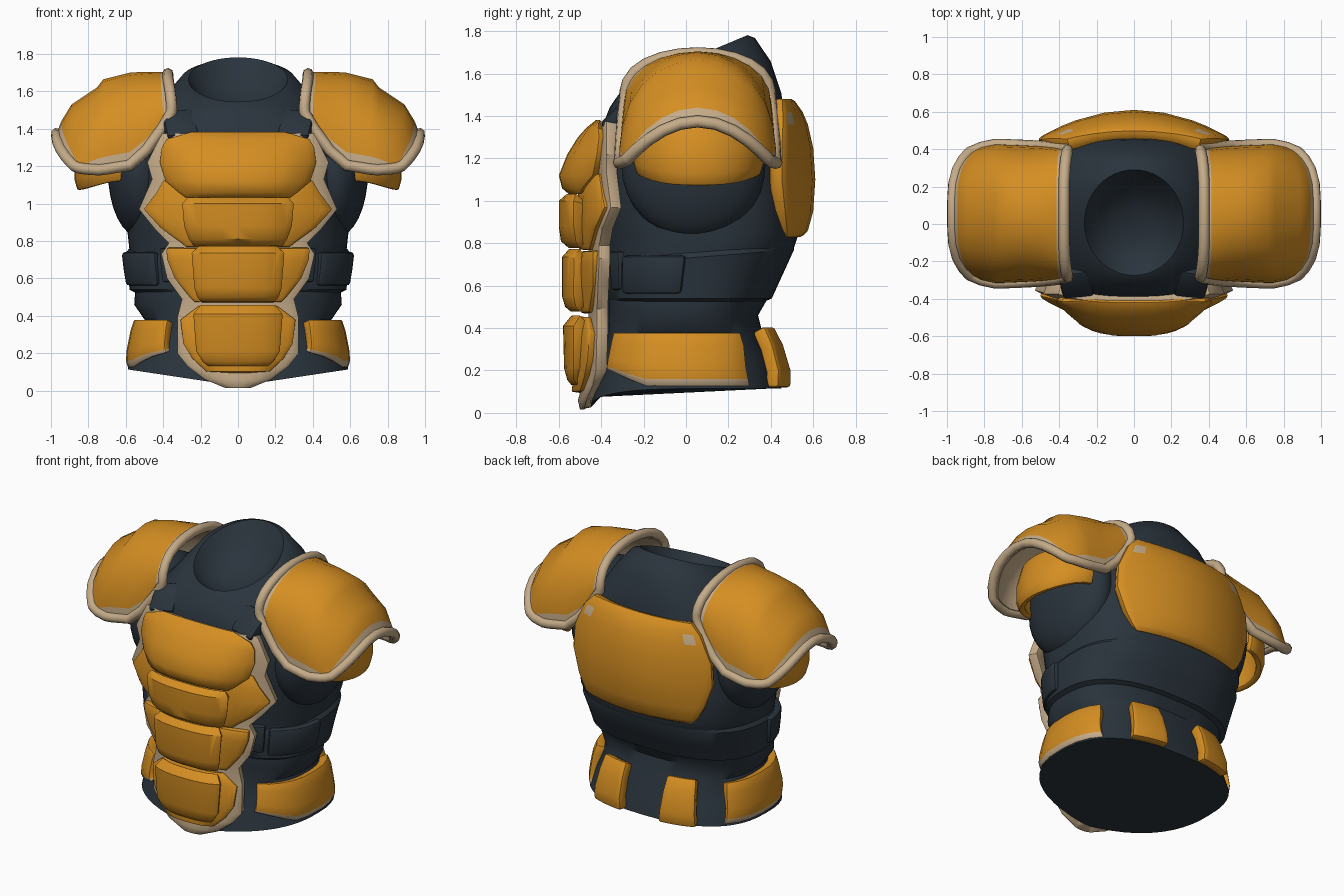
import bpy, bmesh
from math import sin, cos, radians, copysign
from mathutils import Vector, Matrix

if "Cube" in bpy.data.objects:
    bpy.data.objects.remove(bpy.data.objects["Cube"], do_unlink=True)


def material(name, rgb):
    m = bpy.data.materials.new(name)
    m.use_nodes = True
    m.diffuse_color = (*rgb, 1)
    m.node_tree.nodes["Principled BSDF"].inputs["Base Color"].default_value = (*rgb, 1)
    return m


ORANGE = material("orange_armour", (0.66, 0.27, 0.016))
TAN = material("tan_trim", (0.56, 0.41, 0.25))
DARK = material("dark_fabric", (0.023, 0.034, 0.046))


def finish(bm, name, mats, thick=0, bevel=0, inner=0):
    """Turn a bmesh into a shaded object, optionally thickened and rounded."""
    me = bpy.data.meshes.new(name)
    bm.to_mesh(me)
    bm.free()
    ob = bpy.data.objects.new(name, me)
    bpy.context.collection.objects.link(ob)
    for m in mats:
        me.materials.append(m)
    bpy.ops.object.select_all(action='DESELECT')
    ob.select_set(True)
    bpy.context.view_layer.objects.active = ob
    if thick:
        s = ob.modifiers.new("Thickness", 'SOLIDIFY')
        s.thickness, s.offset, s.material_offset = thick, -1, inner
        bpy.ops.object.modifier_apply(modifier=s.name)
    if bevel:
        b = ob.modifiers.new("Rounding", 'BEVEL')
        b.width, b.segments, b.limit_method = bevel, 2, 'ANGLE'
        b.angle_limit = radians(50)
        bpy.ops.object.modifier_apply(modifier=b.name)
    bpy.ops.object.shade_smooth_by_angle(angle=radians(40))


def sheet(name, rows, mats, thick, bevel=0.02, origin=(0, 0.05, 0.8), rule=None, inner=0):
    """Grid of points made into a shell that faces away from origin."""
    bm = bmesh.new()
    vs = [[bm.verts.new(p) for p in r] for r in rows]
    for i in range(len(vs) - 1):
        for j in range(len(vs[0]) - 1):
            f = bm.faces.new((vs[i][j], vs[i][j + 1], vs[i + 1][j + 1], vs[i + 1][j]))
            if rule:
                f.material_index = int(rule(i, j))
    bm.normal_update()
    o = Vector(origin)
    if sum(f.normal.dot(f.calc_center_median() - o) for f in bm.faces) < 0:
        bmesh.ops.reverse_faces(bm, faces=bm.faces[:])
    finish(bm, name, mats, thick, bevel, inner)


def hull(a, z, hw, yf, yb, tilt=0, n=2.5):
    """Point on a rounded body section at angle a in degrees."""
    c, s = cos(radians(a)), sin(radians(a))
    x = hw * copysign(abs(c) ** (2 / n), c)
    y = (yf + yb) / 2 + (yb - yf) / 2 * copysign(abs(s) ** (2 / n), s)
    return Vector((x, y, z + tilt * y))


def loft(name, sections, mat, caps=True, segs=48):
    bm = bmesh.new()
    rings = [[bm.verts.new(hull(360 * k / segs, *s)) for k in range(segs)] for s in sections]
    for a, b in zip(rings, rings[1:]):
        for k in range(segs):
            n = (k + 1) % segs
            bm.faces.new((a[k], a[n], b[n], b[k]))
    if caps:
        # pointed front hem
        for v in rings[0]:
            if v.co.y < 0:
                v.co.z -= 0.09 * (1 - abs(v.co.x) / 0.6)
        bm.faces.new(rings[0][::-1])
        bm.faces.new(rings[-1])
    finish(bm, name, [mat])


# Fabric torso with slanted neck opening
loft("torso", [
    (.115, .59, -.45, .45), (.25, .55, -.40, .41), (.38, .50, -.37, .36),
    (.46, .555, -.37, .34), (.53, .55, -.37, .38), (.75, .58, -.38, .50),
    (.84, .59, -.38, .53, 0, 2.7), (1.0, .58, -.39, .50, 0, 3), (1.2, .57, -.40, .48, 0, 3),
    (1.35, .54, -.395, .47, 0, 2.8), (1.47, .46, -.36, .45, .08), (1.57, .38, -.32, .40, .22, 2.3),
    (1.645, .31, -.29, .325, .38, 2.1), (1.66, .265, -.275, .29, .42, 2),
    (1.635, .245, -.255, .27, .42, 2), (1.56, .19, -.18, .2, .4, 2),
    (1.51, .08, -.08, .09, .3, 2)], DARK)

# Waist wrap
loft("waist_wrap", [
    (.52, .54, -.36, .36), (.54, .58, -.375, .405), (.65, .59, -.38, .455),
    (.73, .60, -.385, .51, .08), (.755, .58, -.375, .51, .08)], DARK, caps=False)


def body_plate(name, side, lo, hi, levels, mats, thick, taper=0, rise=0, rule=None):
    """Curved plate wrapped on the body between two angles."""
    rows = []
    for k, level in enumerate(levels):
        t = k / (len(levels) - 1)
        row = [hull(lo + taper * t + (hi - lo - 2 * taper * t) * j / 8, *level)
               for j in range(9)]
        rows.append([(p.x * side, p.y, p.z + rise * (1 - t) * max(0, -p.y - .2))
                     for p in row])
    sheet(name, rows, mats, thick, 0.018, (0, 0.03, levels[0][0]), rule)


def chest_plate(name, levels, mats, thick=0.1, power=3, bevel=0.018, rule=None):
    """Symmetric plate from rows of height, half width, centre depth, edge depth."""
    us = (-1, -.9, -.75, -.6, -.3, 0, .3, .6, .75, .9, 1)
    rows = [[(u * w, yc + (ye - yc) * abs(u) ** power, z) for u in us]
            for z, w, yc, ye in levels]
    sheet(name, rows, mats, thick, bevel, rule=rule)


# Tan backing of the front armour
chest_plate("front_trim", [
    (1.375, .405, -.42, -.375), (1.33, .43, -.43, -.375), (1.22, .485, -.44, -.375),
    (1.13, .46, -.45, -.375), (.97, .53, -.45, -.355), (.87, .45, -.46, -.395),
    (.79, .37, -.46, -.41), (.73, .41, -.46, -.41), (.60, .38, -.46, -.415),
    (.49, .30, -.46, -.42), (.39, .325, -.46, -.42), (.2, .325, -.47, -.425),
    (.13, .27, -.49, -.44), (.06, .18, -.51, -.47), (.015, .07, -.50, -.48)], [TAN], .055)

# Orange front armour, outer layers then raised centres
chest_plate("upper_chest_plate", [
    (1.385, .25, -.42, -.41), (1.345, .385, -.47, -.415), (1.30, .41, -.51, -.41),
    (1.22, .42, -.56, -.42), (1.12, .39, -.60, -.44), (1.06, .32, -.585, -.49),
    (1.03, .28, -.55, -.50)], [ORANGE], .1)
chest_plate("rib_wings", [
    (1.13, .40, -.49, -.41), (1.06, .44, -.51, -.40), (.97, .51, -.51, -.385),
    (.87, .42, -.51, -.43), (.79, .31, -.51, -.45), (.765, .28, -.50, -.46)], [ORANGE], .07)
chest_plate("rib_centre", [
    (1.035, .27, -.56, -.52), (1.0, .30, -.60, -.53), (.88, .29, -.60, -.53),
    (.81, .265, -.59, -.52), (.775, .24, -.55, -.50)], [ORANGE])
chest_plate("belly_wings", [
    (.765, .39, -.50, -.44), (.70, .385, -.51, -.44), (.60, .345, -.51, -.44),
    (.50, .265, -.50, -.455), (.47, .235, -.50, -.46)], [ORANGE], .07)
chest_plate("belly_centre", [
    (.775, .21, -.55, -.50), (.735, .25, -.585, -.53), (.55, .235, -.585, -.53),
    (.50, .22, -.57, -.52), (.475, .20, -.54, -.50)], [ORANGE])
chest_plate("groin_surround", [
    (.455, .21, -.50, -.46), (.38, .31, -.51, -.455), (.25, .295, -.52, -.465),
    (.17, .245, -.53, -.48), (.10, .17, -.54, -.50)], [ORANGE], .07)
chest_plate("groin_centre", [
    (.46, .20, -.54, -.50), (.41, .24, -.58, -.53), (.21, .225, -.575, -.53),
    (.155, .19, -.56, -.53), (.13, .16, -.54, -.51)], [ORANGE])

# Back armour with worn tan patches near its top corners
chest_plate("back_plate", [
    (1.49, .36, .50, .46), (1.42, .43, .55, .46), (1.36, .46, .575, .46),
    (1.25, .51, .60, .455), (1.1, .52, .61, .455), (.95, .47, .60, .47),
    (.86, .42, .575, .48), (.82, .38, .54, .48)], [ORANGE, TAN], .08, 2, .025,
    lambda i, j: i == 1 and j in (1, 8))


def shoulder(side, label):
    """Arched shoulder armour with a rounded rim and a lower guard."""
    def flip(x, y, z):
        return Vector((x * side, y, z))

    angles = [-90, -85, *range(-75, 76, 15), 85, 90]
    # each section: crown x, corner x, half depth, crown z, corner z, arch power
    sections = [(.375, .355, .34, 1.695, 1.49, .8), (.415, .40, .35, 1.705, 1.41, .8),
                (.50, .49, .36, 1.705, 1.285, .8), (.58, .58, .365, 1.70, 1.205, .8),
                (.72, .70, .37, 1.665, 1.185, .8), (.755, .745, .37, 1.62, 1.18, .8),
                (.89, .815, .355, 1.53, 1.185, 1), (.945, .85, .34, 1.44, 1.19, 1.5),
                (.97, .875, .33, 1.375, 1.20, 2)]
    rows = [[flip(x + (xc - x) * sin(radians(a)) ** 4, .055 + h * sin(radians(a)),
                  zb + (zt - zb) * max(0, cos(radians(a))) ** p) for a in angles]
            for x, xc, h, zt, zb, p in sections]
    last_row, last_col = len(rows) - 2, len(angles) - 2
    sheet(label + "_shoulder_plate", rows, [ORANGE, TAN], .035, 0, (.55 * side, .05, 1.2),
          lambda i, j: i in (0, last_row) or j in (0, last_col), 1)

    # rim follows the shell border
    path = rows[0] + [r[-1] for r in rows[1:-1]] + rows[-1][::-1] + [r[0] for r in rows[-2:0:-1]]
    cu = bpy.data.curves.new(label + "_shoulder_rim", 'CURVE')
    cu.dimensions = '3D'
    cu.bevel_depth, cu.bevel_resolution = .03, 2
    sp = cu.splines.new('POLY')
    sp.points.add(len(path) - 1)
    for pt, co in zip(sp.points, path):
        pt.co = (*co, 1)
    sp.use_cyclic_u = True
    cu.materials.append(TAN)
    rim = bpy.data.objects.new(label + "_shoulder_rim", cu)
    bpy.context.collection.objects.link(rim)
    bpy.ops.object.select_all(action='DESELECT')
    rim.select_set(True)
    bpy.context.view_layer.objects.active = rim
    bpy.ops.object.convert(target='MESH')
    bpy.ops.object.shade_smooth_by_angle(angle=radians(60))

    # lower guard
    rows = [[flip(.59 + .285 * k * cos(radians(a)), .06 + .31 * k * sin(radians(a)),
                  z + .05 * abs(sin(radians(a))) ** 3) for a in range(-84, 85, 12)]
            for z, k in ((1.07, .94), (1.13, 1.0), (1.22, 1.0), (1.36, .88))]
    sheet(label + "_arm_guard", rows, [ORANGE], .04, .012, (.55 * side, .06, 1.15))

    # arm opening cover
    bm = bmesh.new()
    bmesh.ops.create_uvsphere(bm, u_segments=32, v_segments=16, radius=1,
                              matrix=Matrix.Translation(flip(.525, .035, 1.17))
                              @ Matrix.Diagonal((.17, .34, .35, 1)))
    finish(bm, label + "_arm_cover", [DARK])


for side, label in ((1, "left"), (-1, "right")):
    shoulder(side, label)
    # Belt plates
    body_plate(label + "_hip_plate", side, -55, 37,
               [(.125, .59, -.44, .45), (.16, .60, -.445, .45), (.22, .595, -.44, .44),
                (.32, .575, -.425, .43), (.38, .555, -.415, .41)],
               [ORANGE, TAN], .06, 3, .45, lambda i, j: i == 0)
    body_plate(label + "_back_belt_plate", side, 56, 81,
               [(.12, .60, -.42, .50), (.2, .60, -.42, .50), (.32, .58, -.42, .465),
                (.41, .56, -.4, .42)], [ORANGE], .07, 2)
    # Waist strap buckles
    for part, lo, hi, z in (("wide", -49, -4, .56), ("narrow", -64, -52, .58)):
        body_plate(f"{label}_{part}_buckle", side, lo, hi,
                   [(z, .60, -.39, .44), (z + .09, .615, -.395, .47),
                    (z + .18, .625, -.40, .5)], [DARK], .05)
    # Collar clips holding the front armour
    bm = bmesh.new()
    bmesh.ops.create_cube(bm, size=1, matrix=Matrix.Translation((.31 * side, -.305, 1.41))
                          @ Matrix.Rotation(radians(-45), 4, 'X')
                          @ Matrix.Rotation(radians(10 * side), 4, 'Y')
                          @ Matrix.Diagonal((.17, .08, .19, 1)))
    finish(bm, label + "_collar_clip", [DARK], bevel=.02)
